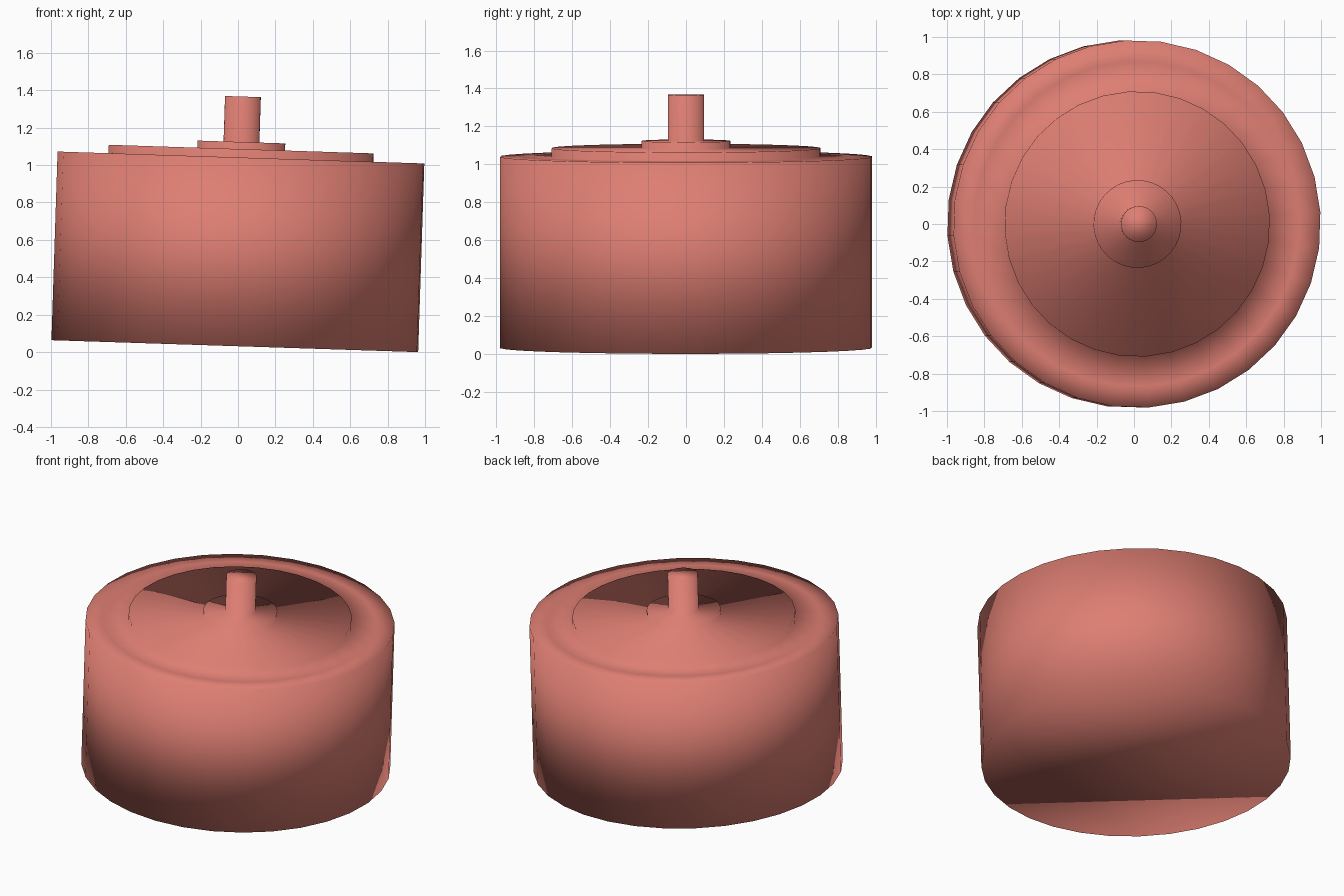
import bpy, bmesh, math
from mathutils import Matrix

if "Cube" in bpy.data.objects:
    bpy.data.objects.remove(bpy.data.objects["Cube"])

SIDES = 32
TILT = 0.0325              # the whole part leans slightly about y
START = math.radians(3.7)  # angle of the first corner

# Half section of the motor can: wall, rim, two raised steps, output shaft
profile = [
    (0.983, 0.0), (0.983, 1.009),
    (0.87, 1.009), (0.71, 1.009),
    (0.71, 1.054), (0.235, 1.054),
    (0.235, 1.092), (0.096, 1.092),
    (0.096, 1.335),
]


def lathe(name, section, sides):
    bm = bmesh.new()
    rings = []
    for r, z in section:
        rings.append([bm.verts.new((r * math.cos(START + math.tau * i / sides),
                                    r * math.sin(START + math.tau * i / sides), z))
                      for i in range(sides)])
    for low, high in zip(rings, rings[1:]):
        for i in range(sides):
            j = (i + 1) % sides
            bm.faces.new((low[i], low[j], high[j], high[i]))
    # flat end caps
    bm.faces.new(rings[0][::-1])
    bm.faces.new(rings[-1])
    for f in bm.faces:
        f.smooth = True
    mesh = bpy.data.meshes.new(name)
    bm.transform(Matrix.Translation((-0.017, 0, 0.983 * math.sin(TILT)))
                 @ Matrix.Rotation(TILT, 4, 'Y'))
    bm.to_mesh(mesh)
    bm.free()
    obj = bpy.data.objects.new(name, mesh)
    bpy.context.collection.objects.link(obj)
    return obj


motor = lathe("motor_housing_with_shaft", profile, SIDES)

# Salmon paint
paint = bpy.data.materials.new("salmon_paint")
paint.diffuse_color = (0.73, 0.21, 0.17, 1)
paint.use_nodes = True
paint.node_tree.nodes["Principled BSDF"].inputs["Base Color"].default_value = paint.diffuse_color
motor.data.materials.append(paint)
